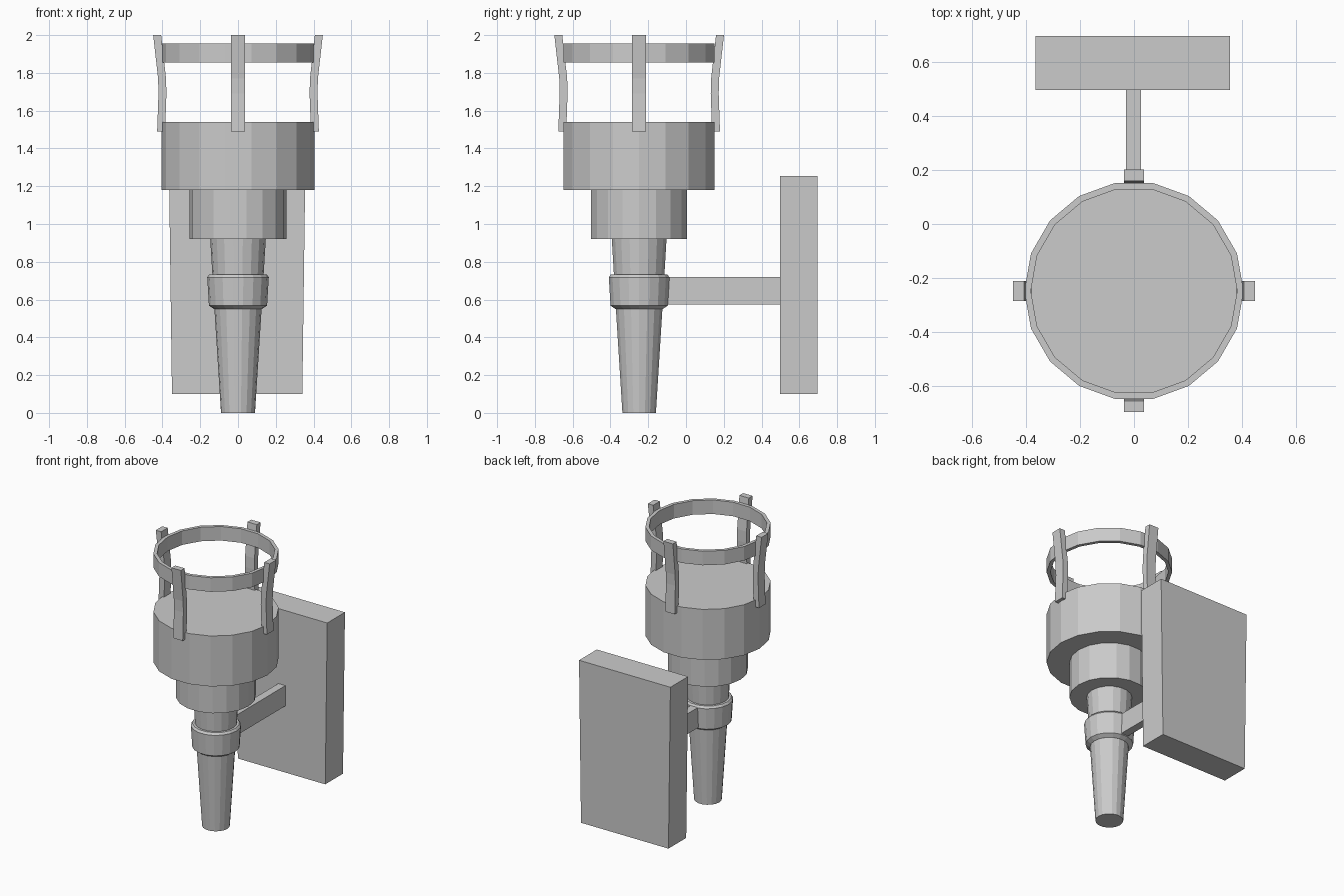
import bpy, bmesh
from math import cos, sin, tau, pi
from mathutils import Matrix

if "Cube" in bpy.data.objects:
    bpy.data.objects.remove(bpy.data.objects["Cube"])

SIDES = 18
AXIS_Y = -0.248


def finish(name, bm, origin=(0, 0, 0)):
    bmesh.ops.recalc_face_normals(bm, faces=bm.faces)
    mesh = bpy.data.meshes.new(name)
    bm.to_mesh(mesh)
    bm.free()
    obj = bpy.data.objects.new(name, mesh)
    obj.location = origin
    bpy.context.collection.objects.link(obj)
    return obj


def lathe(name, profile, closed=False):
    """Turn (radius, z) points around the torch axis; open profiles get end caps."""
    bm = bmesh.new()
    loops = [[bm.verts.new((r * cos(tau * i / SIDES), r * sin(tau * i / SIDES), z))
              for i in range(SIDES)] for r, z in profile]
    pairs = list(zip(loops, loops[1:]))
    if closed:
        pairs.append((loops[-1], loops[0]))
    else:
        bm.faces.new(loops[0])
        bm.faces.new(loops[-1])
    for a, b in pairs:
        for i in range(SIDES):
            j = (i + 1) % SIDES
            bm.faces.new((a[i], a[j], b[j], b[i]))
    return finish(name, bm, (0, AXIS_Y, 0))


def block(name, x, y, z, bottom_scale=1.0):
    bm = bmesh.new()
    bmesh.ops.create_cube(bm, size=1)
    for v in bm.verts:
        s = bottom_scale if v.co.z < 0 else 1.0
        v.co.x = (x[0] + x[1]) / 2 + v.co.x * (x[1] - x[0]) * s
        v.co.y = (y[0] + y[1]) / 2 + v.co.y * (y[1] - y[0])
        v.co.z = (z[0] + z[1]) / 2 + v.co.z * (z[1] - z[0])
    return finish(name, bm)


def strap(name, angle):
    """Bent upright: side profile of (radius, z) extruded across its width."""
    centre = [(0.407, 1.49), (0.400, 1.69), (0.402, 1.77), (0.428, 2.0)]
    t, w = 0.021, 0.037
    outline = [(r - t, z) for r, z in centre] + [(r + t, z) for r, z in reversed(centre)]
    n = len(centre)
    bm = bmesh.new()
    left = [bm.verts.new((r, -w, z)) for r, z in outline]
    right = [bm.verts.new((r, w, z)) for r, z in outline]
    m = len(outline)
    for i in range(m):
        j = (i + 1) % m
        bm.faces.new((left[i], left[j], right[j], right[i]))
    for side in (left, right):
        for i in range(n - 1):
            bm.faces.new((side[i], side[i + 1], side[m - 2 - i], side[m - 1 - i]))
    bm.transform(Matrix.Rotation(angle, 4, 'Z'))
    return finish(name, bm, (0, AXIS_Y, 0))


# Torch: tapered handle, clamp collar, stepped cup
lathe("handle", [(0.09, 0), (0.125, 0.55), (0.147, 0.92)])
lathe("collar", [(0.127, 0.55), (0.154, 0.568), (0.163, 0.718), (0.152, 0.733), (0.136, 0.733)])
lathe("cup_base", [(0.258, 0.92), (0.258, 1.18)])
lathe("cup", [(0.406, 1.18), (0.406, 1.54)])

# Basket: ring held by four bent straps
lathe("basket_ring", [(0.406, 1.855), (0.406, 1.955), (0.382, 1.955), (0.382, 1.855)], closed=True)
for i, side in enumerate(("right", "back", "left", "front")):
    strap(side + "_strap", i * pi / 2)

# Wall mount
block("bracket_arm", (-0.03, 0.026), (-0.12, 0.5), (0.575, 0.72))
block("wall_plate", (-0.365, 0.356), (0.497, 0.697), (0.1, 1.255), bottom_scale=0.957)
